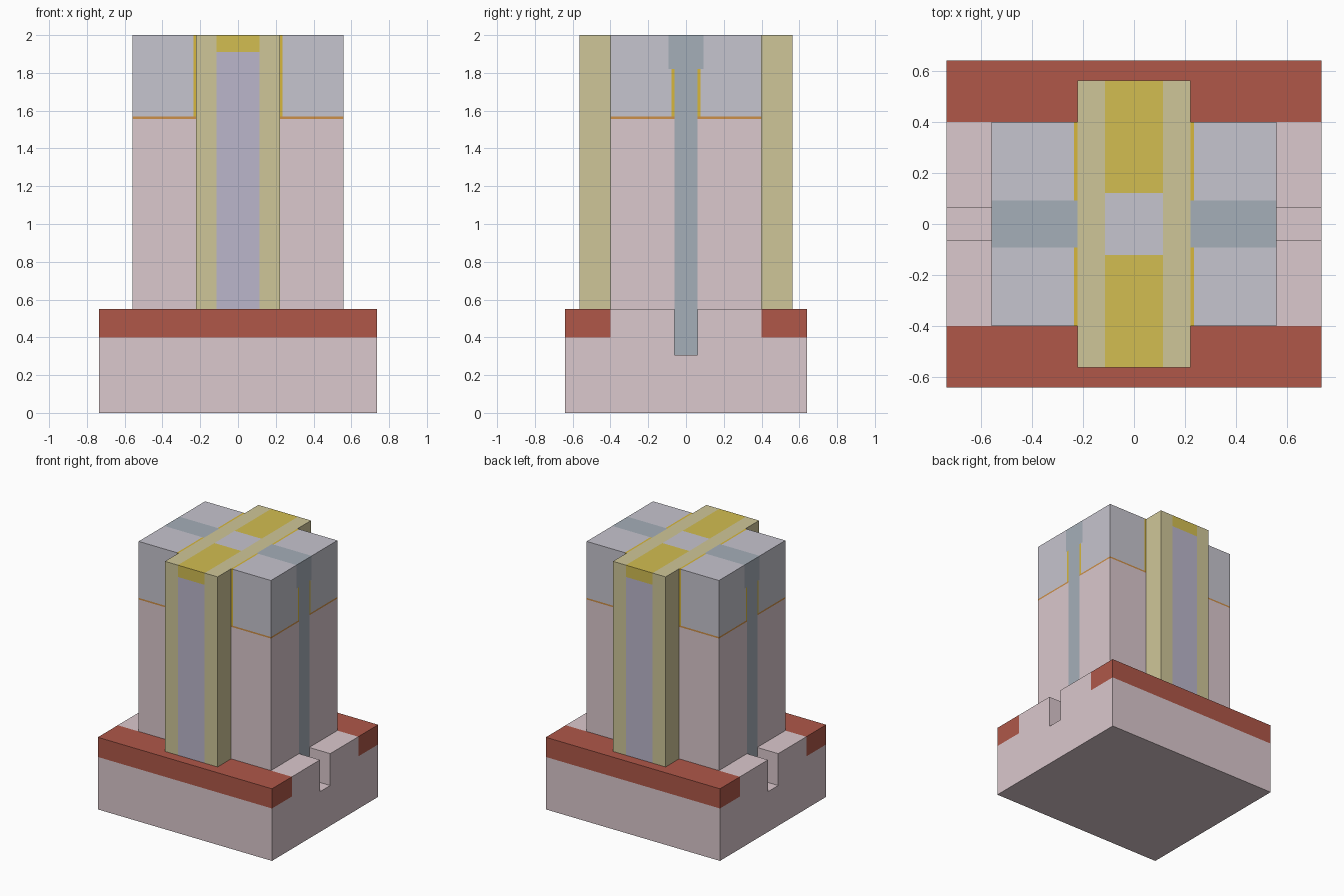
import bpy

if "Cube" in bpy.data.objects:
    bpy.data.objects.remove(bpy.data.objects["Cube"])


def material(name, r, g, b):
    m = bpy.data.materials.new(name)
    m.diffuse_color = [(c / 255) ** 2.2 for c in (r, g, b)] + [1]
    m.use_nodes = True
    m.node_tree.nodes["Principled BSDF"].inputs["Base Color"].default_value = m.diffuse_color
    return m


PINK = material("pink", 218, 199, 204)
RED = material("red", 174, 88, 74)
KHAKI = material("khaki", 206, 197, 151)
GOLD = material("gold", 209, 188, 82)
LAVENDER = material("lavender", 186, 181, 202)
GREY = material("pale_grey", 197, 195, 205)
SLATE = material("slate", 163, 173, 183)
ORANGE = material("orange", 203, 142, 74)
YELLOW = material("yellow", 214, 182, 62)


def prism(name, profile, x0, x1, mat):
    """Extrude a (y, z) profile along x."""
    n = len(profile)
    verts = [(x, y, z) for x in (x0, x1) for y, z in profile]
    faces = [tuple(reversed(range(n))), tuple(range(n, 2 * n))]
    faces += [(i, (i + 1) % n, n + (i + 1) % n, n + i) for i in range(n)]
    mesh = bpy.data.meshes.new(name)
    mesh.from_pydata(verts, [], faces)
    mesh.materials.append(mat)
    ob = bpy.data.objects.new(name, mesh)
    bpy.context.collection.objects.link(ob)
    return ob


def box(name, x, y, z, mat):
    return prism(name, [(y[0], z[0]), (y[1], z[0]), (y[1], z[1]), (y[0], z[1])], *x, mat)


def span(a, b, s):
    return (a, b) if s > 0 else (-b, -a)


BX, BY, FY = 0.735, 0.64, 0.40        # base half sizes, fin half depth
GX, GY, CX = 0.222, 0.563, 0.558      # gate half sizes, column outer x
TOP, FLOOR, JOIN, CAP = 2.0, 0.55, 1.563, 1.82
W, LINER = 0.062, 0.014               # wall half width, liner thickness

# Substrate with raised fin and central groove
right = [(BY, 0), (BY, 0.40), (FY, 0.40), (FY, FLOOR), (W, FLOOR), (W, 0.307)]
prism("substrate", right + [(-y, z) for y, z in reversed(right)], -BX, BX, PINK)

# Dividing wall standing in the groove
box("dividing_wall", (-CX, CX), (-W, W), (0.307, CAP), SLATE)

for s in (-1, 1):
    # Isolation strips, gate spacers and gate caps
    box("isolation_strip", (-BX, BX), span(FY, BY, s), (0.40, FLOOR), RED)
    box("gate_spacer", span(0.113, GX, s), (-GY, GY), (FLOOR, TOP), KHAKI)
    box("gate_cap", (-0.113, 0.113), span(0.122, GY, s), (1.91, TOP), GOLD)
    # Wall cap on each column
    box("wall_cap", span(GX, CX, s), (-0.092, 0.092), (CAP, TOP), SLATE)
    # Four column quarters, each with silicide layer, liners and contact
    for t in (-1, 1):
        outer = span(GX + LINER, CX, s)
        box("column", span(GX, CX, s), span(W, FY, t), (FLOOR, JOIN - 0.006), PINK)
        box("contact_layer", span(GX, CX, s), span(W, FY, t), (JOIN - 0.006, JOIN + 0.006), ORANGE)
        box("gate_liner", span(GX, GX + LINER, s), span(W, FY, t), (JOIN + 0.006, CAP), YELLOW)
        box("gate_liner_top", span(GX, GX + LINER, s), span(0.092, FY, t), (CAP, TOP), YELLOW)
        box("wall_liner", outer, span(W, W + LINER, t), (JOIN + 0.006, CAP), YELLOW)
        y0 = W + LINER
        contact = [(y0, JOIN + 0.006), (FY, JOIN + 0.006), (FY, TOP), (0.092, TOP), (0.092, CAP), (y0, CAP)]
        if t < 0:
            contact = [(-y, z) for y, z in reversed(contact)]
        prism("contact", contact, *outer, GREY)

# Gate metal and its central contact
box("gate_metal", (-0.113, 0.113), (-GY, GY), (FLOOR, 1.91), LAVENDER)
box("gate_contact", (-0.113, 0.113), (-0.122, 0.122), (1.91, TOP), GREY)
